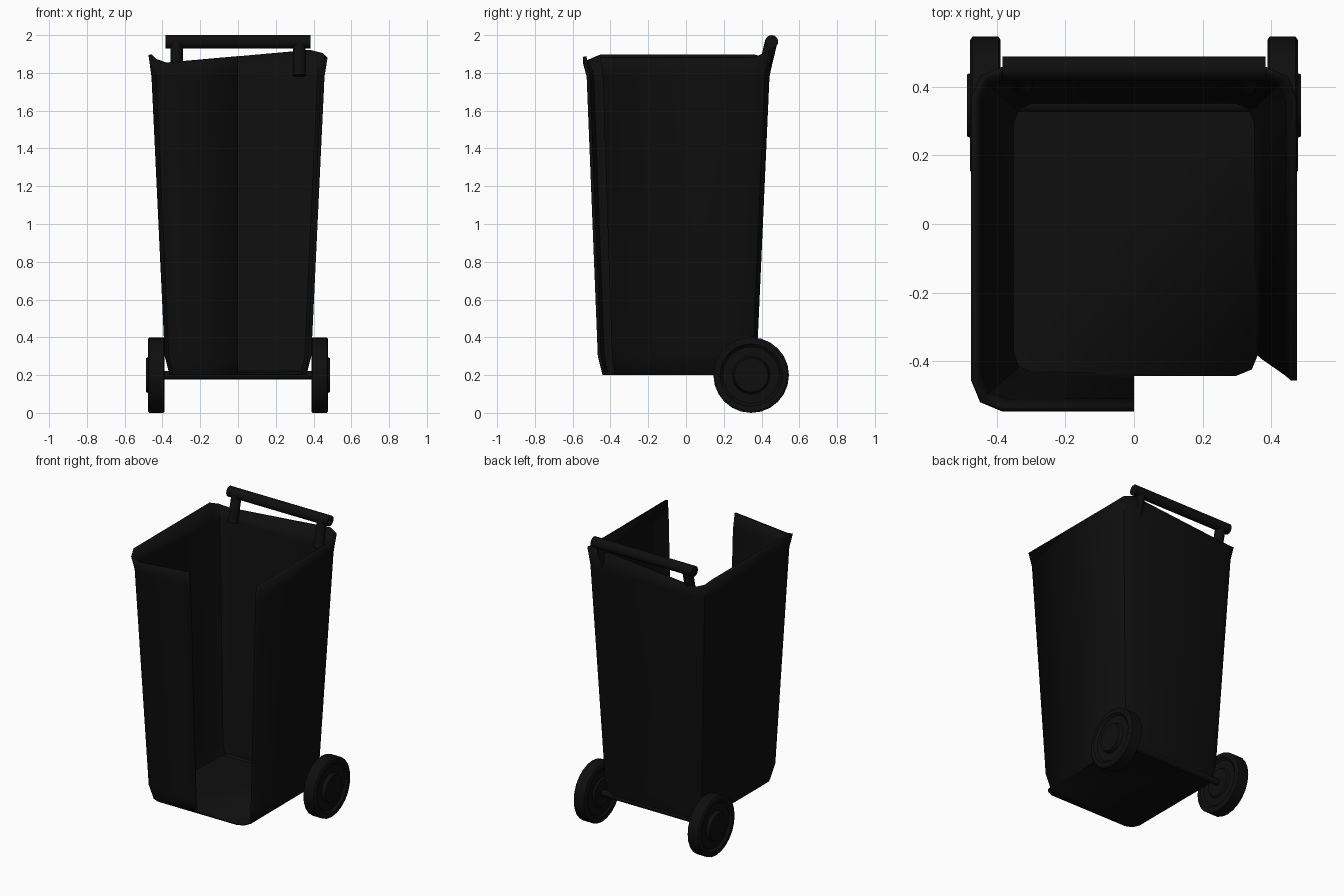
import bpy, bmesh, math
from mathutils import Vector

if "Cube" in bpy.data.objects:
    bpy.data.objects.remove(bpy.data.objects["Cube"])

black = bpy.data.materials.new("black_plastic")
black.diffuse_color = (0.0045, 0.0045, 0.0045, 1)
black.use_nodes = True
black.node_tree.nodes["Principled BSDF"].inputs["Base Color"].default_value = black.diffuse_color


def finish(name, bm, angle=35):
    bmesh.ops.recalc_face_normals(bm, faces=bm.faces)
    me = bpy.data.meshes.new(name)
    bm.to_mesh(me)
    bm.free()
    me.materials.append(black)
    ob = bpy.data.objects.new(name, me)
    bpy.context.collection.objects.link(ob)
    bpy.ops.object.select_all(action='DESELECT')
    ob.select_set(True)
    bpy.context.view_layer.objects.active = ob
    bpy.ops.object.shade_smooth_by_angle(angle=math.radians(angle))
    return ob


def rod(name, a, b, r, sides=16):
    a, b = Vector(a), Vector(b)
    bm = bmesh.new()
    bmesh.ops.create_cone(bm, cap_ends=True, segments=sides, radius1=r, radius2=r, depth=(b - a).length)
    bmesh.ops.rotate(bm, verts=bm.verts, matrix=Vector((0, 0, 1)).rotation_difference(b - a).to_matrix())
    bmesh.ops.translate(bm, verts=bm.verts, vec=(a + b) / 2)
    return finish(name, bm)


# Body: rounded-rectangle rings, counted anticlockwise from the front middle
def ring(w, front, back, r):
    pts = [(0, front)]
    for sx, y, sy, start in ((1, front, 1, -90), (1, back, -1, 0), (-1, back, -1, 90), (-1, front, 1, 180)):
        for k in range(3):
            t = math.radians(start + 45 * k)
            pts.append((sx * (w - r) + r * math.cos(t), y + sy * r + r * math.sin(t)))
    return pts


def rim_height(x):
    # uneven top edge: slopes across the front and back, level along the sides
    if x < -0.46:
        return 1.895
    if x > 0.46:
        return 1.88
    if abs(x) > 0.41:
        return 1.87 if x < 0 else 1.905
    return 1.885 + 0.09 * x


levels = [(0.20, 0.362, -0.442, 0.362, 0.065),
          (0.30, 0.388, -0.467, 0.376, 0.075),
          (1.78, 0.458, -0.526, 0.442, 0.085),
          (None, 0.474, -0.545, 0.457, 0.09)]
bm = bmesh.new()
rows = []
for z, w, front, back, r in levels:
    rows.append([bm.verts.new((x, y, rim_height(x) if z is None else z)) for x, y in ring(w, front, back, r)])
bm.faces.new(rows[0])
n = len(rows[0])
for lo, hi in zip(rows, rows[1:]):
    for i in range(3, n):  # the first three strips are the open front right
        j = (i + 1) % n
        bm.faces.new((lo[i], lo[j], hi[j], hi[i]))
body = finish("bin_body", bm)
solid = body.modifiers.new("wall_thickness", 'SOLIDIFY')
solid.thickness = 0.018
solid.offset = -1

# Handle bar with two slanted posts
rod("handle_bar", (-0.383, 0.453, 1.965), (0.383, 0.453, 1.965), 0.035)
for side, s in (("left", -1), ("right", 1)):
    rod(side + "_handle_post", (s * 0.325, 0.408, 1.785), (s * 0.325, 0.45, 1.96), 0.033)

# Axle
rod("axle", (-0.40, 0.345, 0.2), (0.40, 0.345, 0.2), 0.022)

# Wheels: revolved profile of (distance along axle, radius)
profile = [(0.388, 0), (0.388, 0.09), (0.400, 0.10), (0.400, 0.15), (0.388, 0.165), (0.388, 0.19),
           (0.394, 0.2), (0.470, 0.2), (0.477, 0.19), (0.477, 0.165), (0.462, 0.15),
           (0.462, 0.10), (0.486, 0.09), (0.486, 0)]
for side, s in (("left", -1), ("right", 1)):
    bm = bmesh.new()
    vs = [bm.verts.new((s * x, 0.345, 0.2 + r)) for x, r in profile]
    es = [bm.edges.new(p) for p in zip(vs, vs[1:])]
    bmesh.ops.spin(bm, geom=vs + es, cent=(0, 0.345, 0.2), axis=(1, 0, 0),
                   angle=2 * math.pi, steps=24, use_duplicate=False)
    bmesh.ops.remove_doubles(bm, verts=bm.verts, dist=0.0005)
    finish(side + "_wheel", bm)
